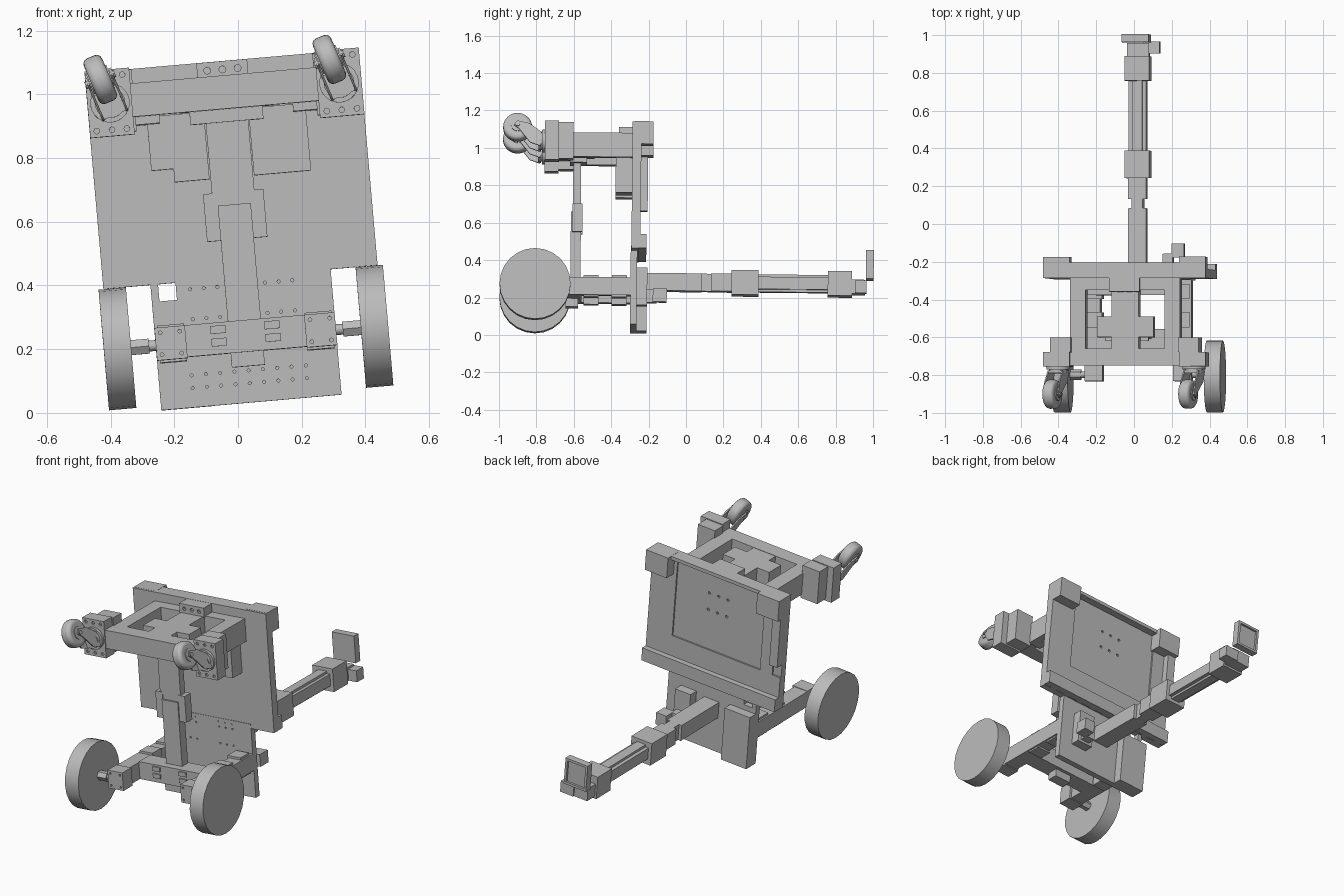
import bpy, bmesh, math
from mathutils import Matrix, Vector

cube = bpy.data.objects.get("Cube")
if cube:
    bpy.data.objects.remove(cube, do_unlink=True)

grey = bpy.data.materials.new("plain grey")
grey.use_nodes = True
grey.diffuse_color = (0.5, 0.5, 0.5, 1)
grey.node_tree.nodes["Principled BSDF"].inputs["Base Color"].default_value = (0.5, 0.5, 0.5, 1)

# The whole machine leans slightly; parts are built upright in this frame
PIVOT = Matrix.Translation((0, -0.3, 0))
FRAME = (PIVOT @ Matrix.Rotation(math.radians(-0.6), 4, 'X') @ PIVOT.inverted()
         @ Matrix.Rotation(math.radians(-5), 4, 'Y') @ Matrix.Translation((0.045, 0, 0)))


def finish(name, bm, matrix=FRAME):
    bmesh.ops.recalc_face_normals(bm, faces=bm.faces)
    mesh = bpy.data.meshes.new(name)
    bm.to_mesh(mesh)
    bm.free()
    mesh.materials.append(grey)
    obj = bpy.data.objects.new(name, mesh)
    bpy.context.collection.objects.link(obj)
    obj.matrix_world = matrix
    return obj


def box(name, x, y, z, side=1):
    bm = bmesh.new()
    lo, hi = Vector((x[0], y[0], z[0])), Vector((x[1], y[1], z[1]))
    size, mid = hi - lo, (lo + hi) / 2
    mid.x *= side
    bmesh.ops.create_cube(bm, size=1, matrix=Matrix.Translation(mid) @ Matrix.Diagonal((*size, 1)))
    return finish(name, bm)


def pair(name, x, y, z):
    for side, label in ((1, "left"), (-1, "right")):
        box(label + "_" + name, x, y, z, side)


def add_rod(bm, centre, radius, length, axis, sides):
    turn = Matrix.Rotation(math.pi / 2, 4, 'Y' if axis == 'X' else 'X')
    bmesh.ops.create_cone(bm, cap_ends=True, segments=sides, radius1=radius, radius2=radius,
                          depth=length, matrix=Matrix.Translation(centre) @ turn)


def rod(name, centre, radius, length, axis, sides=24, matrix=FRAME, bevel=0):
    bm = bmesh.new()
    add_rod(bm, centre, radius, length, axis, sides)
    obj = finish(name, bm, matrix)
    if bevel:
        mod = obj.modifiers.new("round", 'BEVEL')
        mod.width, mod.segments = bevel, 3
    if sides > 8:
        bpy.ops.object.select_all(action='DESELECT')
        obj.select_set(True)
        bpy.context.view_layer.objects.active = obj
        bpy.ops.object.shade_smooth_by_angle(angle=math.radians(35))
    return obj


def prism(name, outline, x0, x1, matrix):
    bm = bmesh.new()
    face = bm.faces.new([bm.verts.new((x0, y, z)) for y, z in outline])
    out = bmesh.ops.extrude_face_region(bm, geom=[face])["geom"]
    bmesh.ops.translate(bm, vec=(x1 - x0, 0, 0), verts=[g for g in out if isinstance(g, bmesh.types.BMVert)])
    return finish(name, bm, matrix)


def drill(obj, points, y, radius, depth):
    """Drill round holes along y at the given (x, z) points."""
    bm = bmesh.new()
    for x, z in points:
        add_rod(bm, (x, y, z), radius, depth, 'Y', 8)
    cutter = finish("hole_cutter", bm)
    cutter.hide_render = True
    mod = obj.modifiers.new("holes", 'BOOLEAN')
    mod.operation, mod.object, mod.solver = 'DIFFERENCE', cutter, 'EXACT'
    bpy.context.view_layer.update()
    deps = bpy.context.evaluated_depsgraph_get()
    mesh = bpy.data.meshes.new_from_object(obj.evaluated_get(deps))
    obj.modifiers.clear()
    obj.data = mesh
    bpy.data.objects.remove(cutter, do_unlink=True)


# Upper back panel with rails, border and corner brackets
panel = box("upper_panel", (-0.432, 0.432), (-0.297, -0.258), (0.424, 1.105))
drill(panel, [(x * 0.06, 0.85 + z * 0.05) for x in (-1, 0, 1) for z in (0, 2)], -0.258, 0.008, 0.02)
box("panel_bottom_rail", (-0.432, 0.432), (-0.26, -0.217), (0.425, 0.5))
box("panel_lower_border", (-0.432, 0.432), (-0.26, -0.249), (0.5, 0.62))
box("panel_left_border", (0.27, 0.432), (-0.26, -0.249), (0.62, 1.105))
box("panel_right_border", (-0.38, -0.3), (-0.26, -0.249), (0.62, 1.105))
box("panel_side_strip", (-0.432, -0.38), (-0.26, -0.212), (0.695, 1.105))
box("panel_top_strip", (-0.432, 0.432), (-0.26, -0.215), (1.085, 1.105))
pair("corner_bracket", (0.29, 0.432), (-0.285, -0.185), (0.985, 1.106))
top_box = box("top_box", (-0.08, 0.08), (-0.37, -0.29), (1.05, 1.104))
drill(top_box, [(x * 0.048, 1.078) for x in (-1, 0, 1)], -0.37, 0.011, 0.03)

# Lower plate, built around its square opening
plate = box("lower_plate", (-0.284, 0.284), (-0.3, -0.265), (0.029, 0.37))
holes = [(x * 0.045, z) for z in (0.09, 0.13) for x in range(-4, 5)]
holes += [(s * (0.075 + i * 0.043), 0.305) for s in (-1, 1) for i in range(3)]
drill(plate, holes, -0.3, 0.005, 0.02)
upper = box("lower_plate_top", (-0.205, 0.284), (-0.3, -0.265), (0.37, 0.45))
drill(upper, [(s * (0.075 + i * 0.043), z) for s in (-1, 1) for i in range(3) for z in (0.4, 0.43)],
      -0.3, 0.005, 0.02)
box("lower_plate_strip", (-0.284, -0.26), (-0.3, -0.265), (0.37, 0.45))
box("lower_side_slab", (-0.284, -0.12), (-0.27, -0.212), (0.029, 0.34))

# Upper frame with its cross-shaped centre
pair("frame_beam", (0.21, 0.292), (-0.68, -0.29), (0.95, 1.055))
box("frame_front_bar", (-0.295, 0.295), (-0.76, -0.67), (0.95, 1.055))
box("frame_back_bar", (-0.21, 0.21), (-0.36, -0.29), (0.95, 1.055))
box("frame_stem", (-0.072, 0.072), (-0.67, -0.36), (0.95, 1.053))
pair("frame_cross_arm", (0.072, 0.15), (-0.61, -0.5), (0.95, 1.053))
box("frame_stem_foot", (-0.115, 0.115), (-0.63, -0.54), (0.91, 0.95))
pair("frame_foot", (0.21, 0.292), (-0.62, -0.29), (0.925, 0.95))

# Housings on the front of the panel
pair("housing", (0.07, 0.25), (-0.385, -0.29), (0.78, 0.95))
box("left_housing_base", (0.07, 0.25), (-0.385, -0.29), (0.738, 0.78))
box("right_housing_base", (-0.18, -0.07), (-0.385, -0.29), (0.738, 0.78))

# Central post
box("upper_post", (-0.067, 0.067), (-0.612, -0.57), (0.6, 0.95))
box("lower_post", (-0.052, 0.052), (-0.622, -0.568), (0.27, 0.65))
for side in (1, -1):
    box("post_bracket", (0.05, 0.095), (-0.615, -0.56), (0.54, 0.69), side)

# Lower chassis
pair("chassis_beam", (0.2, 0.284), (-0.77, -0.29), (0.185, 0.28))
for i, y in enumerate((-0.55, -0.4)):
    pair("chassis_beam_cap_" + str(i), (0.19, 0.275), (y, y + 0.08), (0.175, 0.292))
crossbar = box("chassis_crossbar", (-0.2, 0.2), (-0.665, -0.56), (0.185, 0.285))
for x in (-0.085, 0.085):
    for z in (0.21, 0.25):
        box("crossbar_tab", (x - 0.024, x + 0.024), (-0.672, -0.66), (z, z + 0.025))
box("crossbar_hook", (-0.052, 0.052), (-0.645, -0.58), (0.14, 0.185))
for side in (-1, 1):
    block = box("axle_block", (0.188, 0.284), (-0.835, -0.75), (0.18, 0.283), side)
    drill(block, [(side * x, z) for x in (0.205, 0.267) for z in (0.197, 0.266)], -0.835, 0.006, 0.02)

    # Drive wheels and shafts
    rod("drive_wheel", (side * 0.405, -0.81, 0.228), 0.19, 0.086, 'X', 24)
    rod("wheel_shaft", (side * 0.335, -0.8, 0.228), 0.027, 0.06, 'X', 6)
    rod("axle", (side * 0.29, -0.8, 0.228), 0.017, 0.06, 'X', 12)

    # Caster mounts
    mount = box("caster_mount", (0.292, 0.432), (-0.765, -0.69), (0.895, 1.105), side)
    drill(mount, [(side * x, z) for x in (0.315, 0.362, 0.41) for z in (0.915, 1.085)], -0.765, 0.009, 0.02)
    box("caster_mount_back", (0.285, 0.395), (-0.69, -0.612), (0.905, 1.1), side)

    # Swivelling casters
    swivel = FRAME @ Matrix.Translation((side * 0.361, 0, 1)) @ Matrix.Rotation(math.radians(-18), 4, 'Y')
    rod("caster_ring", (0, -0.77, 0), 0.062, 0.02, 'Y', 24, swivel)
    rod("caster_swivel", (0, -0.785, 0), 0.048, 0.03, 'Y', 24, swivel)
    rod("caster_wheel", (0, -0.912, 0.078), 0.077, 0.062, 'X', 32, swivel, 0.018)
    rod("caster_hub", (0, -0.912, 0.078), 0.035, 0.07, 'X', 16, swivel)
    rod("caster_pin", (0, -0.912, 0.078), 0.012, 0.1, 'X', 8, swivel)
    fork = [(-0.79, -0.045), (-0.79, 0.04), (-0.85, 0.085), (-0.915, 0.1),
            (-0.932, 0.075), (-0.905, 0.055), (-0.845, -0.025)]
    for x in (-0.044, 0.037):
        prism("caster_fork", fork, x, x + 0.007, swivel)
    box_depth = (-0.8, -0.785)
    prism("caster_fork_base", [(y, z) for y, z in zip(box_depth, (-0.042, -0.042))]
          + [(box_depth[1], 0.04), (box_depth[0], 0.04)], -0.044, 0.044, swivel)

# Long rear arm
ARM = 0.279


def arm_box(name, half_x, y, half_z):
    return box(name, (-half_x, half_x), y, (ARM - half_z, ARM + half_z))


arm_box("arm_base", 0.048, (-0.27, 0.08), 0.047)
arm_box("arm_notch", 0.03, (0.08, 0.13), 0.047)
arm_box("arm_middle", 0.048, (0.13, 0.25), 0.047)
arm_box("arm_collar", 0.066, (0.24, 0.385), 0.066)
arm_box("arm_slide_wide", 0.047, (0.38, 0.76), 0.033)
arm_box("arm_slide_tall", 0.027, (0.38, 0.76), 0.047)
arm_box("arm_end_collar", 0.066, (0.755, 0.885), 0.066)
box("arm_wrist", (-0.055, 0.06), (0.88, 0.955), (0.225, 0.3))
box("wrist_block", (0.03, 0.115), (0.9, 0.963), (0.225, 0.29))

# Framed display at the end of the arm
box("display_back", (-0.072, 0.072), (0.958, 0.988), (0.305, 0.46))
pair("display_side", (0.058, 0.072), (0.985, 1.0), (0.305, 0.46))
for z in (0.305, 0.446):
    box("display_edge", (-0.072, 0.072), (0.985, 1.0), (z, z + 0.014))

# Small stepped bracket on the back of the lower plate
box("rear_bracket", (0.125, 0.18), (-0.27, -0.16), (0.155, 0.225))
box("rear_bracket_tip", (0.175, 0.24), (-0.18, -0.105), (0.155, 0.225))
box("rear_bracket_root", (0.1, 0.2), (-0.27, -0.21), (0.14, 0.34))
